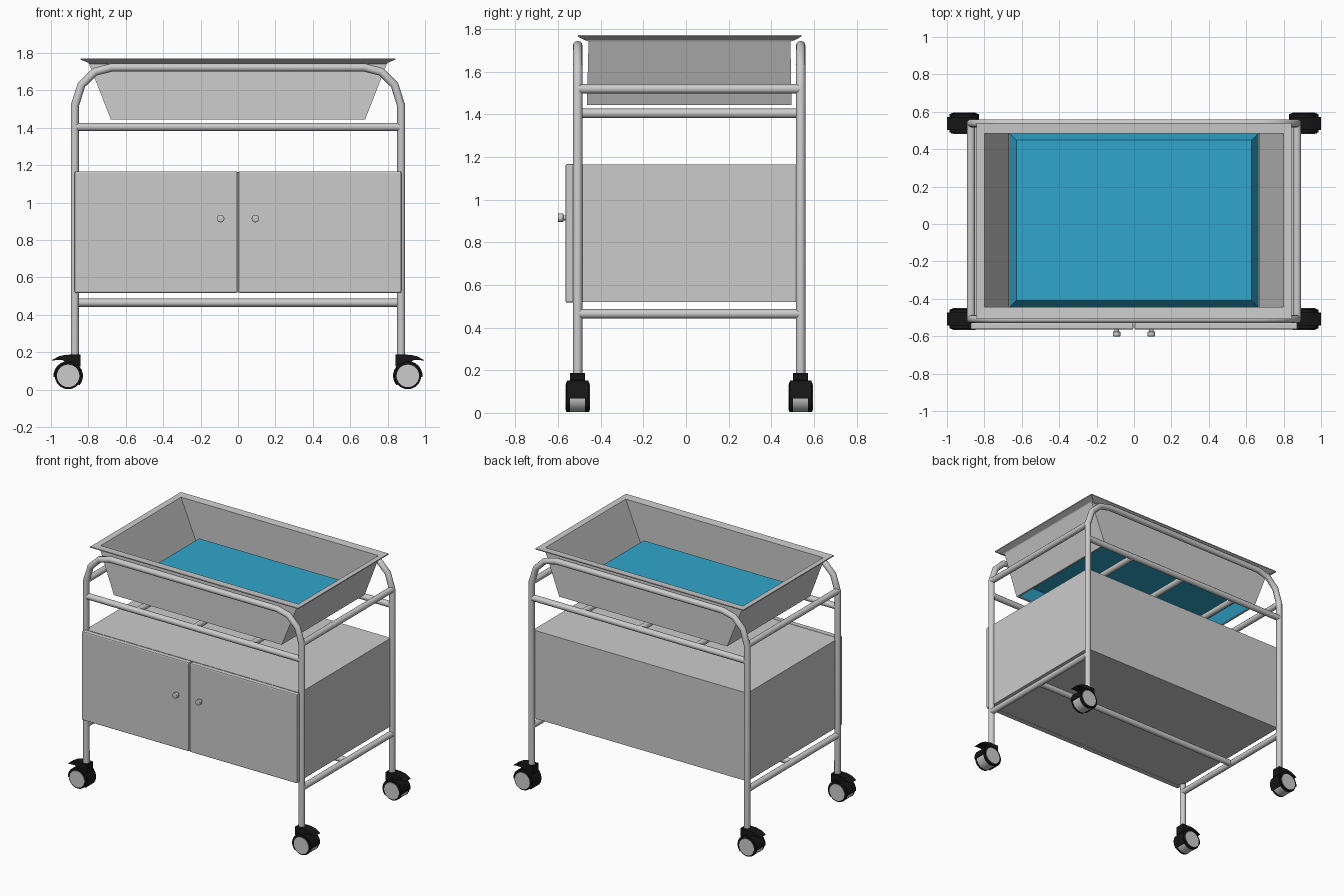
import bpy, bmesh, math
from mathutils import Vector, Matrix

if "Cube" in bpy.data.objects:
    bpy.data.objects.remove(bpy.data.objects["Cube"])

PX, YF, YB, R = 0.872, -0.508, 0.538, 0.022
YM = (YF + YB) / 2


def material(name, rgb):
    m = bpy.data.materials.new(name)
    m.diffuse_color = (*rgb, 1)
    m.use_nodes = True
    m.node_tree.nodes["Principled BSDF"].inputs["Base Color"].default_value = m.diffuse_color
    return m


BLUE = material("blue_fabric", (0.03, 0.38, 0.6))
BLACK = material("black_plastic", (0.008, 0.008, 0.008))


def finish(name, bm, mat=None, smooth=False, recalc=True):
    if recalc:
        bmesh.ops.recalc_face_normals(bm, faces=bm.faces[:])
    me = bpy.data.meshes.new(name)
    bm.to_mesh(me)
    bm.free()
    ob = bpy.data.objects.new(name, me)
    bpy.context.collection.objects.link(ob)
    if mat:
        me.materials.append(mat)
    if smooth:
        shade(ob)
    return ob


def shade(ob, angle=40):
    bpy.ops.object.select_all(action='DESELECT')
    ob.select_set(True)
    bpy.context.view_layer.objects.active = ob
    bpy.ops.object.shade_smooth_by_angle(angle=math.radians(angle))


def box(name, x0, x1, y0, y1, z0, z1, mat=None, bevel=0):
    bm = bmesh.new()
    bmesh.ops.create_cube(bm, size=1)
    for v in bm.verts:
        v.co = (x1 if v.co.x > 0 else x0, y1 if v.co.y > 0 else y0, z1 if v.co.z > 0 else z0)
    if bevel:
        bmesh.ops.bevel(bm, geom=bm.edges[:], offset=bevel, segments=2, profile=0.5, affect='EDGES')
    return finish(name, bm, mat)


def tube(name, pts):
    cu = bpy.data.curves.new(name, 'CURVE')
    cu.dimensions = '3D'
    cu.bevel_depth, cu.bevel_resolution, cu.use_fill_caps = R, 4, True
    sp = cu.splines.new('POLY')
    sp.points.add(len(pts) - 1)
    for p, c in zip(sp.points, pts):
        p.co = (*c, 1)
    ob = bpy.data.objects.new(name, cu)
    bpy.context.collection.objects.link(ob)
    bpy.ops.object.select_all(action='DESELECT')
    ob.select_set(True)
    bpy.context.view_layer.objects.active = ob
    bpy.ops.object.convert(target='MESH')
    shade(bpy.context.object)


def disc(name, x, y, z, r, width, mat=None, bevel=0):
    """Cylinder with its axis along y."""
    bm = bmesh.new()
    bmesh.ops.create_cone(bm, cap_ends=True, segments=32, radius1=r, radius2=r, depth=width,
                          matrix=Matrix.Translation((x, y, z)) @ Matrix.Rotation(math.pi / 2, 4, 'X'))
    if bevel:
        rim = [e for e in bm.edges if any(len(f.verts) > 4 for f in e.link_faces)]
        bmesh.ops.bevel(bm, geom=rim, offset=bevel, segments=2, profile=0.5, affect='EDGES')
    return finish(name, bm, mat, True)


def extrude_xz(name, profile, y, width, mat):
    bm = bmesh.new()
    f = bm.faces.new([bm.verts.new((px, y - width / 2, pz)) for px, pz in profile])
    res = bmesh.ops.extrude_face_region(bm, geom=[f])
    for v in res["geom"]:
        if isinstance(v, bmesh.types.BMVert):
            v.co.y += width
    return finish(name, bm, mat, True)


def loft(name, rings, mat=None, cap_last=False, closed=False, recalc=True):
    """Rectangular rings (half x, y0, y1, z) joined in order."""
    bm = bmesh.new()
    loops = [[bm.verts.new(c) for c in ((-x, a, z), (x, a, z), (x, b, z), (-x, b, z))]
             for x, a, b, z in rings]
    pairs = list(zip(loops, loops[1:])) + ([(loops[-1], loops[0])] if closed else [])
    for lo, hi in pairs:
        for i in range(4):
            j = (i + 1) % 4
            bm.faces.new((lo[i], lo[j], hi[j], hi[i]))
    if cap_last:
        bm.faces.new(loops[-1])
    return finish(name, bm, mat, recalc=recalc)


# Bent tube frames, front and back, with long rails under the tray
bend = [(PX, 0.17), (PX, 1.52), (0.837, 1.63), (0.765, 1.70), (0.675, 1.723)]
path = [(-x, z) for x, z in bend] + [(x, z) for x, z in reversed(bend)]
for label, y in (("front", YF), ("back", YB)):
    tube(label + "_frame", [(x, y, z) for x, z in path])
    tube(label + "_tray_rail", [(-PX, y, 1.405), (PX, y, 1.405)])

# Side rails, tray slats and the lower stretcher
for label, x in (("left", -PX), ("right", PX)):
    for height, z in (("upper", 1.52), ("lower", 0.465)):
        tube(f"{label}_{height}_side_rail", [(x, YF, z), (x, YB, z)])
for x in (-0.46, 0, 0.46):
    tube("tray_slat", [(x, YF, 1.405), (x, YB, 1.405)])
tube("lower_stretcher", [(-PX, YM, 0.465), (PX, YM, 0.465)])

# Open tray with sloping ends and a flanged rim
loft("tray", [(0.667, -0.447, 0.485, 1.445), (0.80, -0.445, 0.483, 1.768),
              (0.842, -0.507, 0.541, 1.772), (0.842, -0.507, 0.541, 1.765),
              (0.80, -0.475, 0.510, 1.748), (0.796, -0.457, 0.490, 1.742),
              (0.68, -0.465, 0.495, 1.445)], closed=True)

# Mattress with sloping edges, open underneath
loft("mattress", [(0.665, -0.445, 0.485, 1.447), (0.628, -0.408, 0.448, 1.525)], BLUE, cap_last=True, recalc=False)

# Cabinet, two doors and knobs
box("cabinet", -0.868, 0.868, -0.524, 0.53, 0.52, 1.165)
for label, s in (("left", -1), ("right", 1)):
    xs = sorted((s * 0.003, s * 0.873))
    box(label + "_door", *xs, -0.565, -0.527, 0.517, 1.168, bevel=0.008)
    disc(label + "_knob_stem", s * 0.093, -0.572, 0.915, 0.012, 0.03)
    disc(label + "_knob", s * 0.093, -0.588, 0.915, 0.02, 0.025, bevel=0.003)

# Casters: grey wheel, black cheeks with grey hubs, hood, stem and brake pedal
for s in (-1, 1):
    for y in (YF, YB):
        x, z = s * 0.908, 0.074
        disc("caster_wheel", x, y, z, 0.07, 0.07)
        for d in (-1, 1):
            disc("caster_cheek", x, y + d * 0.044, z, 0.071, 0.022, BLACK, 0.006)
            disc("caster_hub", x, y + d * 0.054, z, 0.06, 0.008)
        angles = [math.radians(-5 + i * 225 / 14) for i in range(15)]
        arc = [(x + s * r * math.cos(a), z + r * math.sin(a))
               for r, seq in ((0.079, angles), (0.066, angles[::-1])) for a in seq]
        extrude_xz("caster_hood", arc, y, 0.1, BLACK)
        box("caster_stem", *sorted((s * 0.843, s * 0.905)), y - 0.035, y + 0.035, 0.125, 0.187, BLACK)
        pedal = [(0.85, 0.186), (0.92, 0.187), (0.96, 0.178), (1.0, 0.155),
                 (0.975, 0.158), (0.94, 0.158), (0.90, 0.14), (0.85, 0.14)]
        extrude_xz("brake_pedal", [(s * px, pz) for px, pz in pedal], y, 0.07, BLACK)
